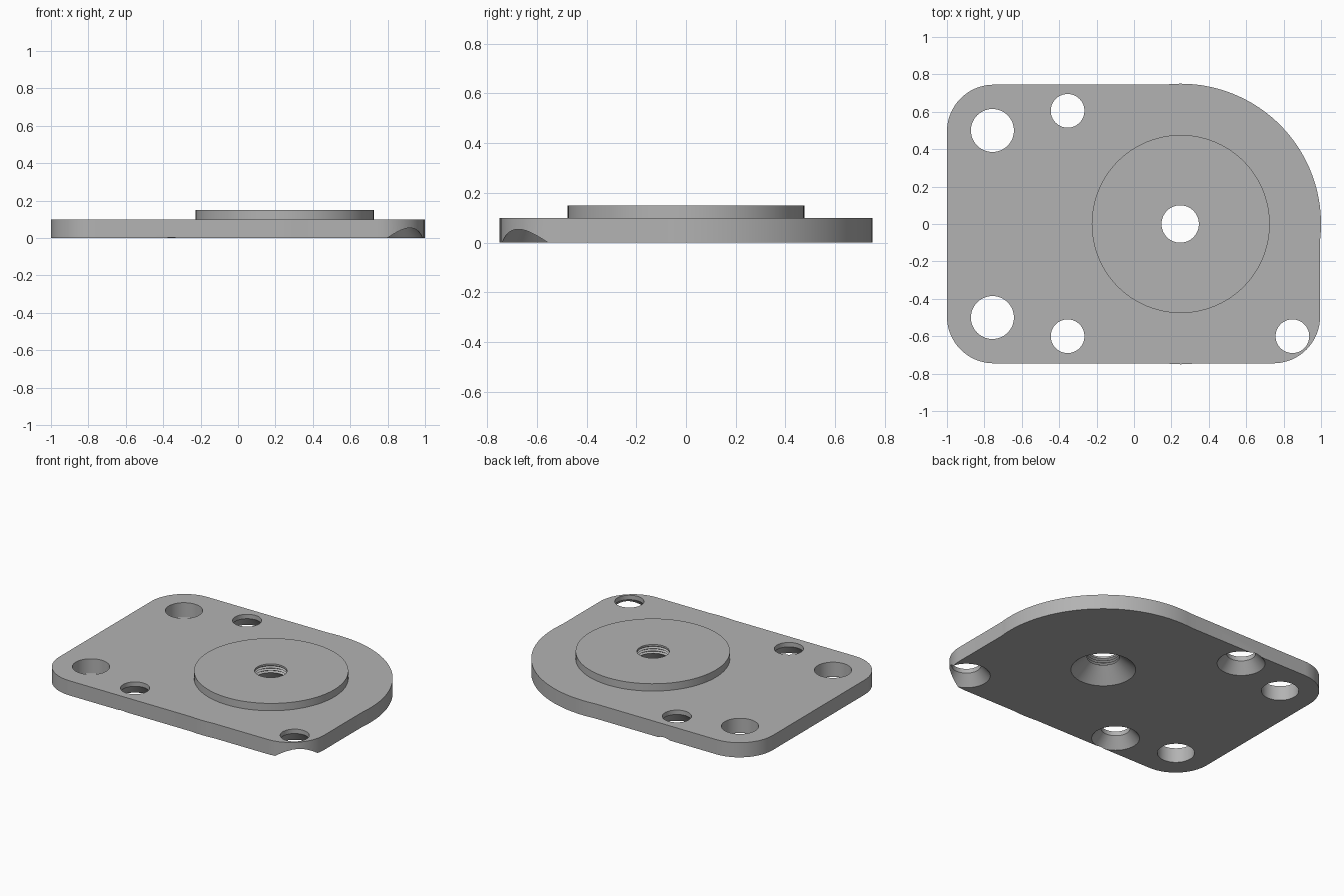
import bpy, bmesh, math

old = bpy.data.objects.get("Cube")
if old:
    bpy.data.objects.remove(old, do_unlink=True)

PLATE_H, HUB_H = 0.10, 0.15
HUB_X, LOBE_R = 0.25, 0.75       # large rounded lobe around the hub
EDGE_X, EDGE_Y, CORNER = 0.995, 0.745, 0.25

grey = bpy.data.materials.new("plain grey")
grey.use_nodes = True
COLOUR = (0.45, 0.45, 0.45, 1)
grey.diffuse_color = COLOUR
grey.node_tree.nodes["Principled BSDF"].inputs["Base Color"].default_value = COLOUR


def finish(bm, name):
    bmesh.ops.recalc_face_normals(bm, faces=bm.faces)
    mesh = bpy.data.meshes.new(name)
    bm.to_mesh(mesh)
    bm.free()
    mesh.materials.append(grey)
    obj = bpy.data.objects.new(name, mesh)
    bpy.context.collection.objects.link(obj)
    return obj


def arc(cx, cy, r, start, end, steps):
    return [(cx + r * math.cos(start + (end - start) * i / steps),
             cy + r * math.sin(start + (end - start) * i / steps))
            for i in range(steps + 1)]


def revolve(name, profile, x, y, sides=64):
    """Solid of revolution from (radius, height) pairs, capped at both ends."""
    bm = bmesh.new()
    rings = []
    for r, z in profile:
        points = arc(x, y, r, 0, math.tau, sides)[:-1]
        rings.append([bm.verts.new((px, py, z)) for px, py in points])
    for low, high in zip(rings, rings[1:]):
        for i in range(sides):
            j = (i + 1) % sides
            bm.faces.new((low[i], low[j], high[j], high[i]))
    bm.faces.new(rings[0])
    bm.faces.new(rings[-1])
    return finish(bm, name)


def boolean(target, tool, operation):
    mod = target.modifiers.new(tool.name, "BOOLEAN")
    mod.operation, mod.solver, mod.object = operation, "EXACT", tool
    bpy.context.view_layer.objects.active = target
    bpy.ops.object.modifier_apply(modifier=mod.name)
    bpy.data.objects.remove(tool, do_unlink=True)


# Plate outline, counter-clockwise from the front left-hand end
pi = math.pi
side = math.asin(EDGE_Y / LOBE_R)
right = math.acos((EDGE_X - HUB_X) / LOBE_R)
outline = arc(CORNER - 1, CORNER - EDGE_Y, CORNER, pi, 1.5 * pi, 16)
outline += arc(HUB_X, 0, LOBE_R, side - pi, -side, 4)
outline += arc(EDGE_X - CORNER, CORNER - EDGE_Y, CORNER, -pi / 2, 0, 16)
outline += arc(HUB_X, 0, LOBE_R, -right, pi - side, 48)
outline += arc(CORNER - 1, EDGE_Y - CORNER, CORNER, pi / 2, pi, 16)

bm = bmesh.new()
base = bm.faces.new([bm.verts.new((x, y, 0)) for x, y in outline])
top = bmesh.ops.extrude_face_region(bm, geom=[base])["geom"]
bmesh.ops.translate(bm, vec=(0, 0, PLATE_H),
                    verts=[v for v in top if isinstance(v, bmesh.types.BMVert)])
plate = finish(bm, "mounting_plate")

# Raised round hub
hub = revolve("hub", [(0.476, 0.05), (0.476, HUB_H)], HUB_X, 0, 96)
boolean(plate, hub, "UNION")

# Plain through holes at the left-hand end
for y in (-0.5, 0.5):
    boolean(plate, revolve("plain_hole", [(0.115, -0.1), (0.115, 0.3)], -0.757, y),
            "DIFFERENCE")

# Screw holes countersunk from below
sink = [(0.148, -0.05), (0.148, 0), (0.09, 0.07), (0.09, 0.3)]
for x, y in ((-0.355, 0.605), (-0.355, -0.6), (0.847, -0.6)):
    boolean(plate, revolve("screw_hole", sink, x, y), "DIFFERENCE")

# Central hole: wide cone below, thread grooves above
thread = [(0.2, -0.05), (0.2, 0)]
PITCH = 0.016
for i in range(4):
    z = 0.09 + i * PITCH
    thread += [(0.1, z), (0.112, z + PITCH / 2)]
thread[-1] = (0.1, 0.2)
boolean(plate, revolve("threaded_hole", thread, 0.247, 0), "DIFFERENCE")

bpy.ops.object.select_all(action="DESELECT")
plate.select_set(True)
bpy.context.view_layer.objects.active = plate
bpy.ops.object.shade_smooth_by_angle(angle=math.radians(25))
